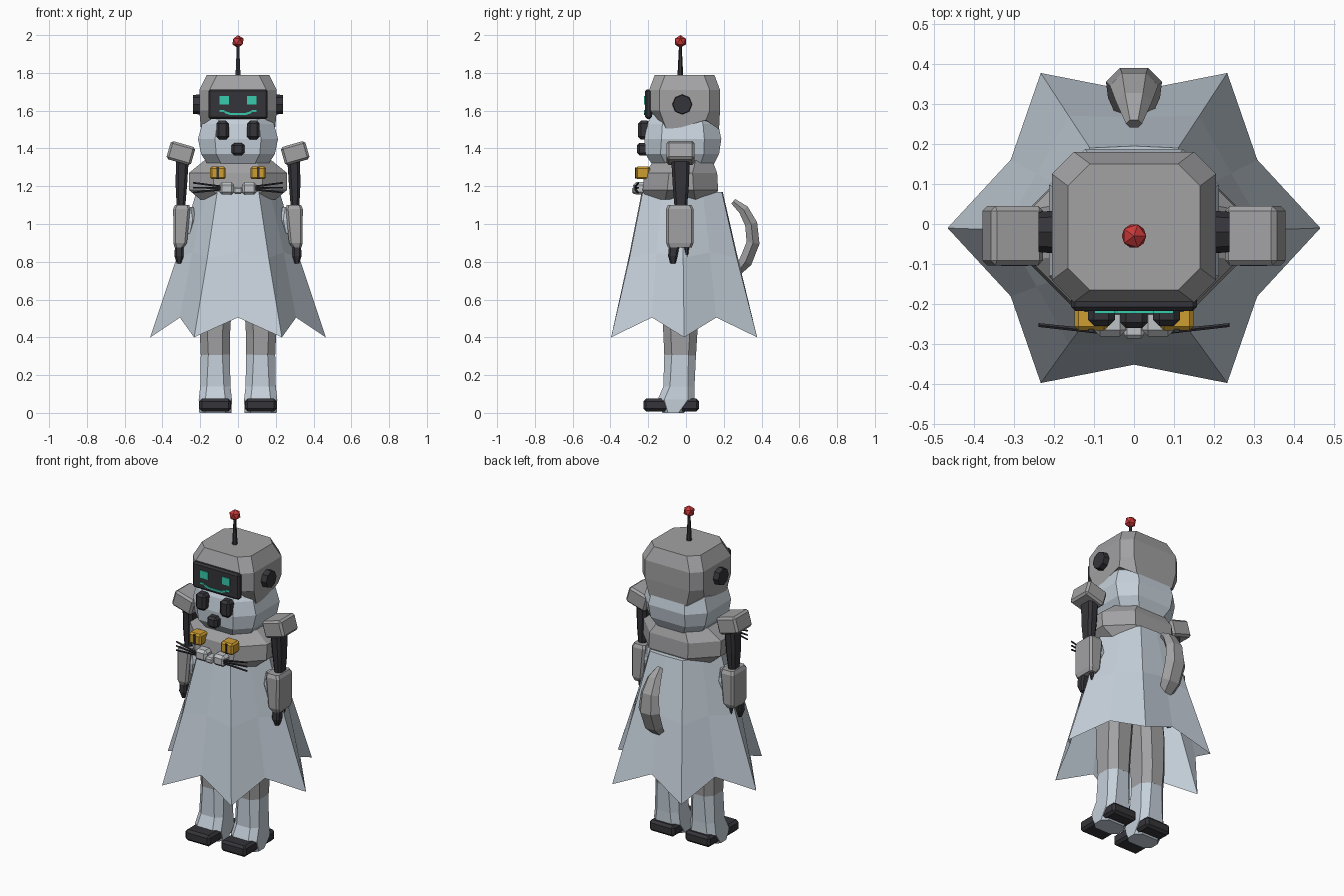
import bpy, bmesh
from math import cos, sin, pi, radians
from mathutils import Vector, Matrix

cube = bpy.data.objects.get("Cube")
if cube:
    bpy.data.objects.remove(cube, do_unlink=True)


def material(name, rgb):
    m = bpy.data.materials.new(name)
    m.use_nodes = True
    m.diffuse_color = (*rgb, 1)
    bsdf = next(n for n in m.node_tree.nodes if n.type == 'BSDF_PRINCIPLED')
    bsdf.inputs["Base Color"].default_value = (*rgb, 1)
    return m


GREY = material("armour grey", (0.36, 0.36, 0.37))
PALE = material("pale blue cloth", (0.56, 0.63, 0.70))
DARK = material("charcoal", (0.035, 0.035, 0.042))
LIGHT = material("light grey", (0.52, 0.54, 0.56))
TEAL = material("teal glow", (0.04, 0.60, 0.42))
GOLD = material("gold", (0.62, 0.34, 0.03))
RED = material("red", (0.60, 0.04, 0.04))


def finish(name, bm, mat):
    bmesh.ops.recalc_face_normals(bm, faces=bm.faces)
    mesh = bpy.data.meshes.new(name)
    bm.to_mesh(mesh)
    bm.free()
    mesh.materials.append(mat)
    obj = bpy.data.objects.new(name, mesh)
    bpy.context.collection.objects.link(obj)
    return obj


def box(name, mat, x, y, z, bevel=0.01, tilt=0):
    """Box from (min, max) ranges, chamfered, tilted about the y axis."""
    bm = bmesh.new()
    bmesh.ops.create_cube(bm, size=1)
    size = Vector((x[1] - x[0], y[1] - y[0], z[1] - z[0]))
    mid = Vector((x[0] + x[1], y[0] + y[1], z[0] + z[1])) / 2
    bmesh.ops.scale(bm, vec=size, verts=bm.verts)
    if bevel:
        bmesh.ops.bevel(bm, geom=bm.edges[:], offset=bevel, segments=1, affect='EDGES')
    bmesh.ops.transform(bm, verts=bm.verts,
                        matrix=Matrix.Translation(mid) @ Matrix.Rotation(radians(tilt), 4, 'Y'))
    return finish(name, bm, mat)


def loft(name, mat, rings, caps=(True, True)):
    """Skin a stack of point rings."""
    bm = bmesh.new()
    loops = [[bm.verts.new(p) for p in ring] for ring in rings]
    n = len(loops[0])
    for a, b in zip(loops, loops[1:]):
        for i in range(n):
            j = (i + 1) % n
            bm.faces.new((a[i], a[j], b[j], b[i]))
    for use, loop in zip(caps, (loops[0], loops[-1])):
        if use:
            bm.faces.new(loop)
    return finish(name, bm, mat)


def octagon(z, cx, hx, y0, y1, c):
    """Chamfered rectangle, starting at the front right corner."""
    return [(cx + x, y, z) for x, y in (
        (-hx + c, y0), (hx - c, y0), (hx, y0 + c), (hx, y1 - c),
        (hx - c, y1), (-hx + c, y1), (-hx, y1 - c), (-hx, y0 + c))]


def rod(name, mat, a, b, r1, r2, sides=6):
    """Tapered cylinder between two points."""
    a, b = Vector(a), Vector(b)
    bm = bmesh.new()
    bmesh.ops.create_cone(bm, cap_ends=True, segments=sides, radius1=r1, radius2=r2,
                          depth=(b - a).length)
    turn = (b - a).to_track_quat('Z', 'Y').to_matrix().to_4x4()
    bmesh.ops.transform(bm, verts=bm.verts, matrix=Matrix.Translation((a + b) / 2) @ turn)
    return finish(name, bm, mat)


# Antenna
rod("antenna_rod", DARK, (0, -0.03, 1.77), (0, -0.03, 1.95), 0.016, 0.007)
bm = bmesh.new()
bmesh.ops.create_icosphere(bm, subdivisions=1, radius=0.034,
                           matrix=Matrix.Translation((0, -0.03, 1.966)))
finish("antenna_ball", bm, RED)

# Helmet with cheek points on its lower rim
rim = octagon(1.53, 0, 0.195, -0.17, 0.175, 0.07)
drops = (0.05, 0.05, -0.04, 0.02, -0.03, -0.03, 0.02, -0.04)
rim = [(x, y, z + d) for (x, y, z), d in zip(rim, drops)]
loft("helmet", GREY, [rim,
                      octagon(1.60, 0, 0.205, -0.195, 0.18, 0.055),
                      octagon(1.71, 0, 0.205, -0.195, 0.18, 0.055),
                      octagon(1.79, 0, 0.165, -0.165, 0.15, 0.055)])

# Furry head under the helmet
loft("head", PALE, [octagon(1.30, 0, 0.15, -0.17, 0.14, 0.07),
                    octagon(1.37, 0, 0.195, -0.215, 0.175, 0.08),
                    octagon(1.45, 0, 0.212, -0.22, 0.187, 0.09),
                    octagon(1.53, 0, 0.19, -0.205, 0.17, 0.08),
                    octagon(1.58, 0, 0.16, -0.18, 0.14, 0.07)])

# Collar around the shoulders
loft("collar", GREY, [octagon(1.13, 0, 0.20, -0.21, 0.15, 0.10),
                      octagon(1.18, 0, 0.26, -0.23, 0.17, 0.13),
                      octagon(1.27, 0, 0.26, -0.22, 0.165, 0.13),
                      octagon(1.335, 0, 0.18, -0.17, 0.14, 0.09)])


# Six-pointed cape
def star(tip, valley, squash, shift, z_tip, z_valley):
    ring = []
    for i in range(12):
        r, z = (valley, z_valley) if i % 2 else (tip, z_tip)
        a = i * pi / 6
        ring.append((r * cos(a), r * sin(a) * squash + shift, z))
    return ring


loft("cape", PALE, [star(0.465, 0.355, 0.96, -0.01, 0.40, 0.505),
                    star(0.325, 0.28, 1.01, -0.015, 0.82, 0.85),
                    star(0.22, 0.195, 1.1, -0.02, 1.17, 1.17)], caps=(False, True))

# Tail, a tapered crescent
tail = ((0.26, 0.73, 0.04, 0.02), (0.315, 0.80, 0.065, 0.04), (0.355, 0.90, 0.07, 0.04),
        (0.345, 1.00, 0.06, 0.038), (0.305, 1.075, 0.045, 0.032), (0.25, 1.12, 0.02, 0.018))
rings = []
for i, (y, z, w, t) in enumerate(tail):
    before, after = tail[max(i - 1, 0)], tail[min(i + 1, len(tail) - 1)]
    along = Vector((0, after[0] - before[0], after[1] - before[1])).normalized()
    out = Vector((0, along.z, -along.y))
    rings.append([Vector((w * cos(k * pi / 3), y, z)) + out * t * sin(k * pi / 3)
                  for k in range(6)])
loft("tail", GREY, rings)

# Face screen with a smile
box("screen", DARK, (-0.157, 0.157), (-0.217, -0.18), (1.557, 1.713))
box("mouth_middle", TEAL, (-0.042, 0.042), (-0.223, -0.215), (1.578, 1.588), 0)

# Snout nose and mask bridge
box("nose", DARK, (-0.034, 0.034), (-0.26, -0.20), (1.363, 1.43), 0.014)
box("mask_bridge", LIGHT, (-0.025, 0.025), (-0.285, -0.22), (1.16, 1.195), 0.008)


def span(s, a, b):
    return tuple(sorted((s * a, s * b)))


# Paired parts
for s, side in ((1, "left_"), (-1, "right_")):
    # Head details
    rod(side + "ear_disc", DARK, (s * 0.18, -0.02, 1.633), (s * 0.238, -0.02, 1.633), 0.055, 0.05, 8)
    box(side + "screen_eye", TEAL, span(s, 0.047, 0.098), (-0.223, -0.215), (1.632, 1.677), 0)
    box(side + "mouth_slope", TEAL, span(s, 0.038, 0.072), (-0.223, -0.215), (1.582, 1.593), 0, -s * 20)
    box(side + "mouth_corner", TEAL, span(s, 0.072, 0.098), (-0.223, -0.215), (1.594, 1.604), 0)
    box(side + "face_eye", DARK, span(s, 0.048, 0.115), (-0.254, -0.19), (1.447, 1.547), 0.015)

    # Buckle, mask pad and whiskers
    box(side + "buckle", GOLD, span(s, 0.065, 0.148), (-0.266, -0.19), (1.237, 1.305))
    box(side + "buckle_slot", DARK, span(s, 0.10, 0.113), (-0.27, -0.262), (1.242, 1.30), 0)
    box(side + "mask_pad", LIGHT, span(s, 0.02, 0.10), (-0.28, -0.20), (1.155, 1.222), 0.015)
    for k in (-1, 0, 1):
        rod(side + "whisker", DARK, (s * 0.09, -0.268, 1.19 + k * 0.008),
            (s * 0.238, -0.252, 1.192 + k * 0.026), 0.006, 0.005, 5)

    # Arm
    box(side + "shoulder_pad", GREY, span(s, 0.235, 0.37), (-0.103, 0.045), (1.325, 1.425), 0.012, -s * 16)
    loft(side + "upper_arm", DARK, [octagon(1.08, s * 0.302, 0.022, -0.06, 0.005, 0.012),
                                    octagon(1.20, s * 0.30, 0.03, -0.07, 0.015, 0.014),
                                    octagon(1.34, s * 0.295, 0.034, -0.078, 0.02, 0.016)])
    loft(side + "forearm_plate", GREY, [octagon(0.875, s * 0.312, 0.024, -0.095, 0.03, 0.012),
                                        octagon(0.90, s * 0.306, 0.036, -0.105, 0.04, 0.012),
                                        octagon(1.08, s * 0.298, 0.045, -0.105, 0.04, 0.012),
                                        octagon(1.10, s * 0.296, 0.038, -0.095, 0.03, 0.012)])
    loft(side + "forearm_sleeve", PALE, [octagon(0.95, s * 0.27, 0.03, -0.08, 0.02, 0.015),
                                         octagon(1.02, s * 0.265, 0.04, -0.09, 0.03, 0.015),
                                         octagon(1.09, s * 0.265, 0.03, -0.08, 0.02, 0.015)])
    loft(side + "hand", DARK, [octagon(0.79, s * 0.312, 0.012, -0.082, -0.055, 0.006),
                               octagon(0.83, s * 0.312, 0.024, -0.095, -0.045, 0.01),
                               octagon(0.885, s * 0.312, 0.022, -0.09, -0.035, 0.01)])
    rod(side + "thumb", DARK, (s * 0.305, 0.003, 0.88), (s * 0.305, 0.003, 0.82), 0.014, 0.006)

    # Leg
    loft(side + "thigh", GREY, [octagon(0.305, s * 0.12, 0.077, -0.115, 0.053, 0.04),
                                octagon(0.42, s * 0.122, 0.08, -0.12, 0.06, 0.04),
                                octagon(0.62, s * 0.115, 0.085, -0.13, 0.065, 0.04),
                                octagon(0.85, s * 0.10, 0.08, -0.12, 0.06, 0.04)])
    loft(side + "shin", PALE, [octagon(0.0, s * 0.12, 0.085, -0.125, -0.01, 0.03),
                               octagon(0.07, s * 0.12, 0.088, -0.15, 0.045, 0.035),
                               octagon(0.14, s * 0.12, 0.08, -0.12, 0.045, 0.035),
                               octagon(0.31, s * 0.12, 0.077, -0.115, 0.053, 0.04)])
    box(side + "shoe", DARK, span(s, 0.036, 0.204), (-0.225, 0.07), (0.008, 0.075), 0.014)
